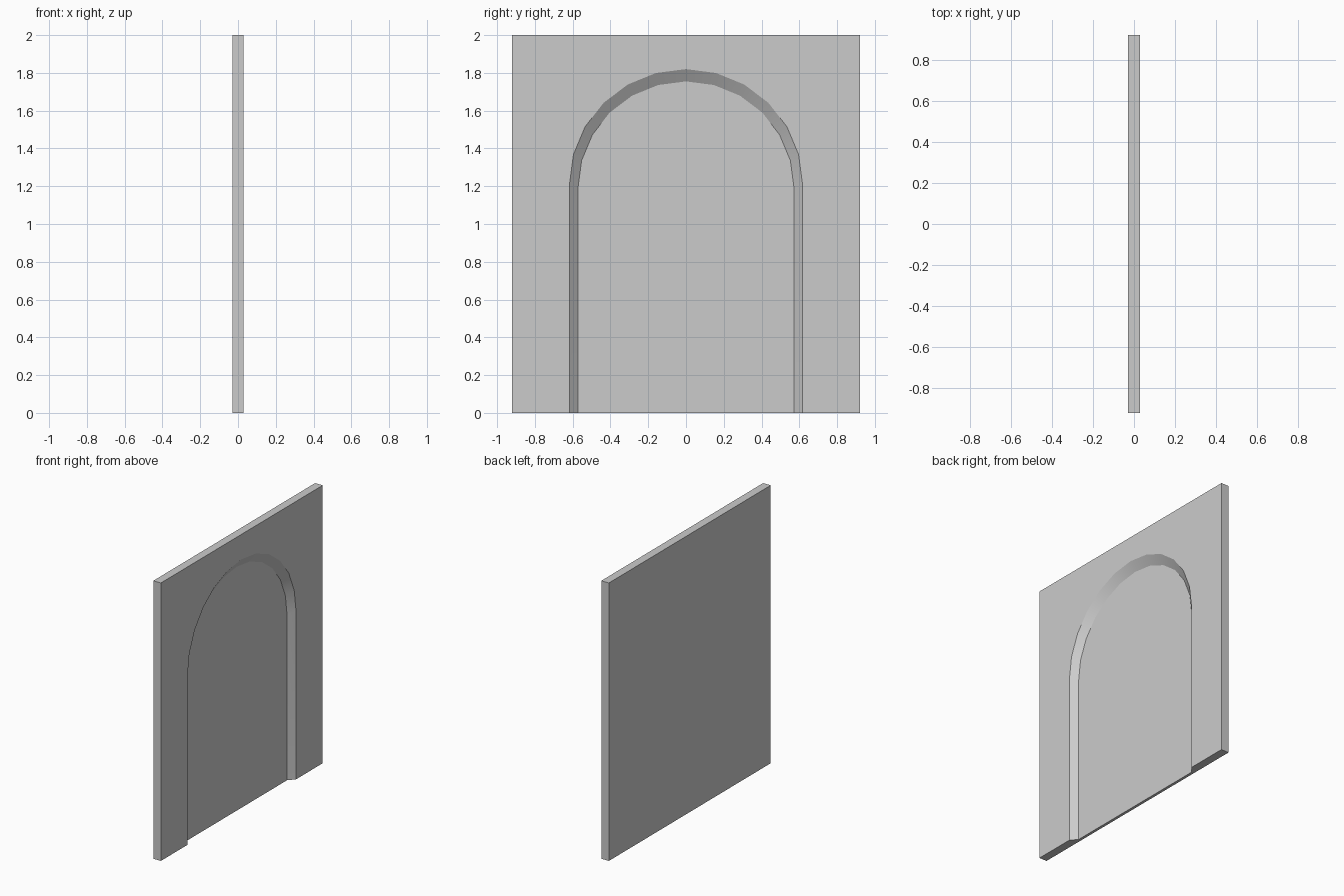
import bpy, bmesh
from math import sin, cos, pi, radians

if "Cube" in bpy.data.objects:
    bpy.data.objects.remove(bpy.data.objects["Cube"])

FRONT, FLOOR, BACK = 0.03, -0.01, -0.03   # x of face, recess floor and back
HALF_W, HEIGHT, SEGS = 0.92, 2.0, 12


def arch(bm, x, half, spring, rise):
    """Open arch outline from the left foot over the top to the right foot."""
    pts = [(-half, 0)]
    pts += [(-half * cos(pi * i / SEGS), spring + rise * sin(pi * i / SEGS))
            for i in range(SEGS + 1)]
    pts += [(half, 0)]
    return [bm.verts.new((x, y, z)) for y, z in pts]


def corners(bm, x):
    """Panel corners: left foot, left top, right top, right foot."""
    return [bm.verts.new((x, y, z)) for y, z in
            ((-HALF_W, 0), (-HALF_W, HEIGHT), (HALF_W, HEIGHT), (HALF_W, 0))]


bm = bmesh.new()
outer = arch(bm, FRONT, 0.617, 1.21, 0.61)
inner = arch(bm, FLOOR, 0.572, 1.19, 0.565)
front = corners(bm, FRONT)
back = corners(bm, BACK)

# Surround, recessed floor and plain back
bm.faces.new([front[0]] + outer + [front[3], front[2], front[1]])
bm.faces.new(inner)
bm.faces.new(back)

# Sloped reveal around the arch
for i in range(len(outer) - 1):
    bm.faces.new((outer[i], outer[i + 1], inner[i + 1], inner[i]))

# Sides and top
for i in range(3):
    bm.faces.new((front[i], front[i + 1], back[i + 1], back[i]))

# Stepped underside
bm.faces.new((back[0], front[0], outer[0], inner[0], inner[-1],
              outer[-1], front[3], back[3]))

bmesh.ops.recalc_face_normals(bm, faces=bm.faces)
mesh = bpy.data.meshes.new("arched_panel")
bm.to_mesh(mesh)
bm.free()
panel = bpy.data.objects.new("arched_panel", mesh)
bpy.context.collection.objects.link(panel)

# Smooth the curved reveal only
bpy.context.view_layer.objects.active = panel
panel.select_set(True)
bpy.ops.object.shade_smooth_by_angle(angle=radians(30))
